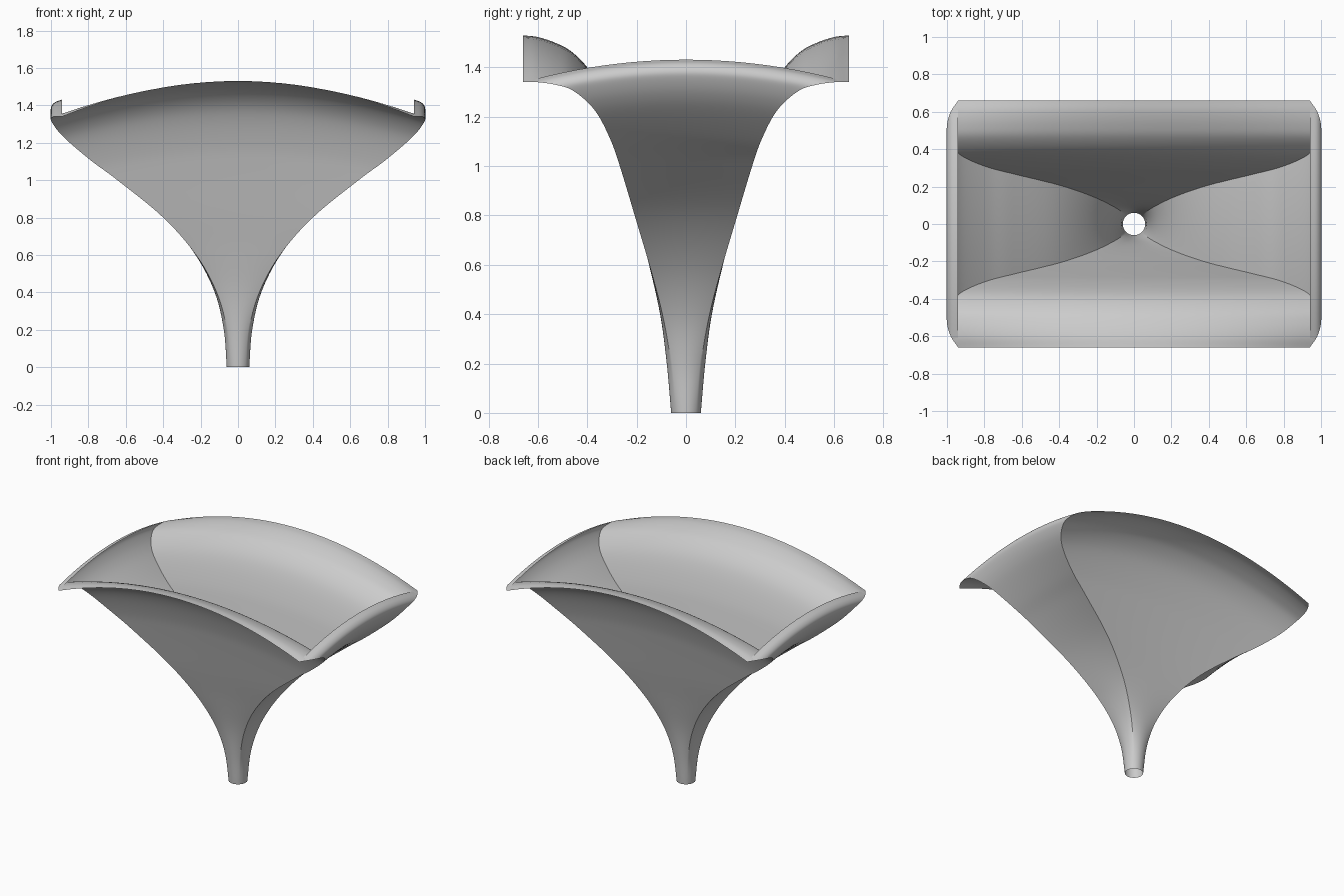
import bpy, bmesh, math
from mathutils import Vector

cube = bpy.data.objects.get("Cube")
if cube:
    bpy.data.objects.remove(cube, do_unlink=True)

# Corner seam from throat to lip: half width, half depth, height, front wall bulge, roundness
SEAM = [Vector(p) for p in (
    (.06, .06, 0, 0, 1), (.076, .078, .2, 0, .75), (.125, .105, .4, 0, .3),
    (.23, .152, .6, .01, .08), (.4, .208, .8, .025, 0), (.645, .268, 1, .06, 0),
    (.78, .303, 1.1, .085, 0), (.9, .352, 1.2, .115, 0), (.96, .4, 1.26, .14, 0),
    (.995, .465, 1.31, .155, 0), (1, .53, 1.33, .17, 0), (.98, .6, 1.34, .183, 0),
    (.94, .66, 1.34, .19, 0))]
STEPS = 6      # rows between seam points
SPAN = 24      # columns on each wall


def smooth_rows(points):
    """Catmull-Rom rows through the seam points."""
    ends = [points[0] * 2 - points[1]] + points + [points[-1] * 2 - points[-2]]
    rows = []
    for a, b, c, d in zip(ends, ends[1:], ends[2:], ends[3:]):
        for i in range(STEPS):
            t = i / STEPS
            rows.append((b * 2 + (c - a) * t + (a * 2 - b * 5 + c * 4 - d) * t ** 2
                         + (b * 3 - a - c * 3 + d) * t ** 3) / 2)
    return rows + [points[-1]]


def ring(bm, row):
    """One closed section: a bulged rectangle, blended to a circle near the throat."""
    w, d, z, front_bulge, roundness = row
    roundness = max(0, min(1, roundness))
    verts = []
    for wall in range(4):
        for i in range(SPAN):
            s = 2 * i / SPAN - 1
            u, v = ((s, -1), (1, s), (-s, 1), (-1, -s))[wall]
            angle = (wall - 1) * math.pi / 2 + s * math.pi / 4
            x = u + (math.cos(angle) - u) * roundness
            y = v + (math.sin(angle) - v) * roundness
            bulge = front_bulge if wall % 2 == 0 else .21 * d * d
            lift = bulge * (1 - s * s) * (1 - roundness)
            verts.append(bm.verts.new((w * x, d * y, z + lift)))
    return verts


# Flared horn shell, open at both ends
bm = bmesh.new()
rings = [ring(bm, row) for row in smooth_rows(SEAM)]
for low, high in zip(rings, rings[1:]):
    for i in range(len(low)):
        j = (i + 1) % len(low)
        bm.faces.new((low[i], low[j], high[j], high[i]))
mesh = bpy.data.meshes.new("horn_shell")
bm.to_mesh(mesh)
bm.free()

grey = bpy.data.materials.new("light_grey")
grey.use_nodes = True
grey.diffuse_color = (.6, .6, .6, 1)
grey.node_tree.nodes["Principled BSDF"].inputs["Base Color"].default_value = (.6, .6, .6, 1)
mesh.materials.append(grey)

horn = bpy.data.objects.new("horn_shell", mesh)
bpy.context.collection.objects.link(horn)
bpy.context.view_layer.objects.active = horn
horn.select_set(True)
bpy.ops.object.shade_smooth_by_angle(angle=math.radians(35))
